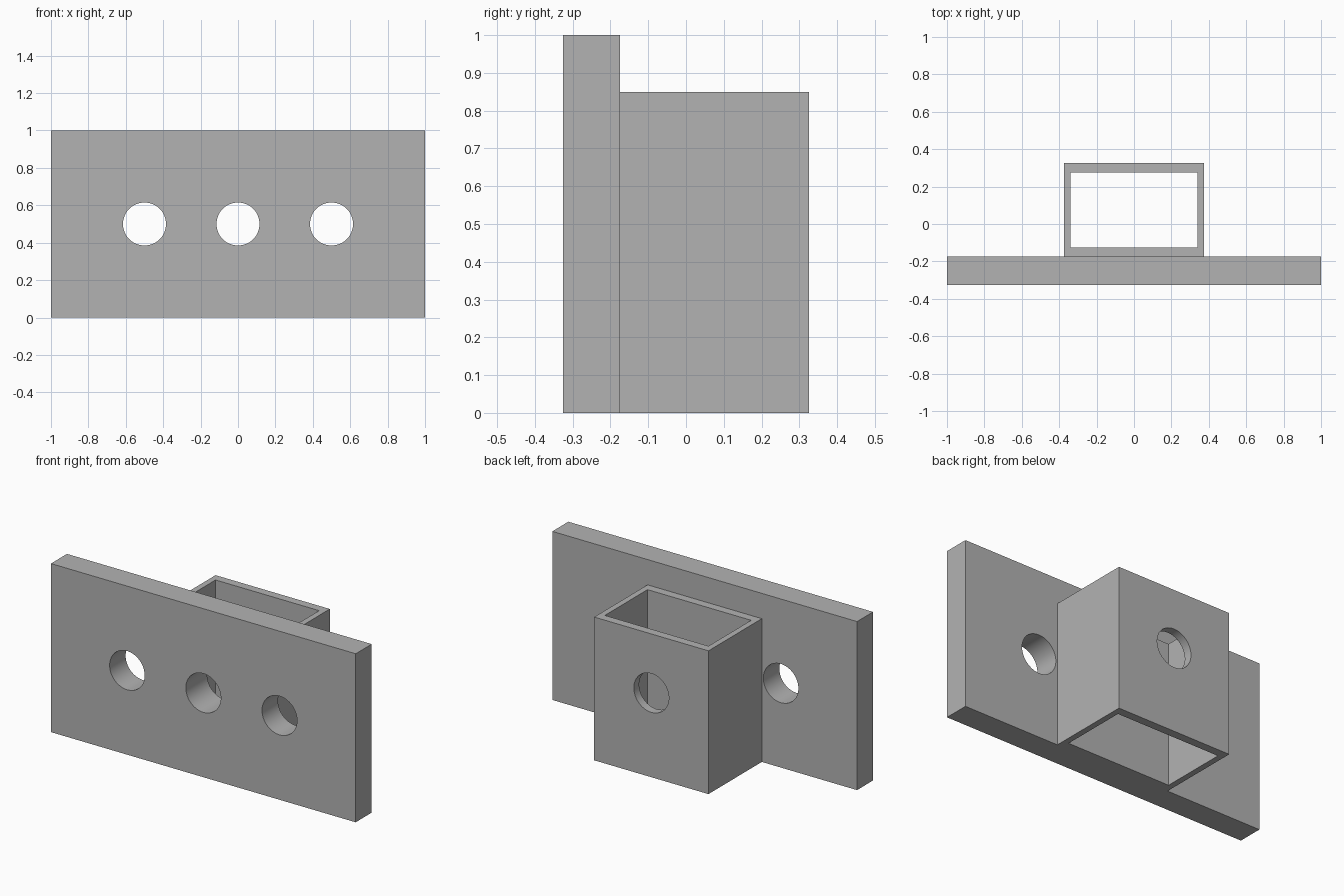
import bpy
import math

cube = bpy.data.objects.get("Cube")
if cube:
    bpy.data.objects.remove(cube, do_unlink=True)

grey = bpy.data.materials.new("plain grey")
grey.use_nodes = True
colour = (0.45, 0.45, 0.45, 1)
grey.diffuse_color = colour
grey.node_tree.nodes["Principled BSDF"].inputs["Base Color"].default_value = colour


def box(name, x, y, z):
    """Box from (min, max) ranges on each axis."""
    centre = [(a + b) / 2 for a, b in (x, y, z)]
    bpy.ops.mesh.primitive_cube_add(size=1, location=centre)
    ob = bpy.context.object
    ob.name = name
    ob.scale = [b - a for a, b in (x, y, z)]
    bpy.ops.object.transform_apply(location=True, rotation=True, scale=True)
    ob.data.materials.append(grey)
    return ob


def bore(x):
    """Round cutter running front to back."""
    bpy.ops.mesh.primitive_cylinder_add(vertices=64, radius=0.115, depth=2,
                                        location=(x, 0, 0.5),
                                        rotation=(math.pi / 2, 0, 0))
    ob = bpy.context.object
    ob.name = "bore_cutter"
    ob.data.materials.append(grey)
    return ob


def combine(target, other, operation):
    """Apply a boolean and discard the second body."""
    mod = target.modifiers.new(operation.lower(), 'BOOLEAN')
    mod.operation = operation
    mod.solver = 'EXACT'
    mod.object = other
    bpy.ops.object.select_all(action='DESELECT')
    target.select_set(True)
    bpy.context.view_layer.objects.active = target
    bpy.ops.object.modifier_apply(modifier=mod.name)
    bpy.data.objects.remove(other, do_unlink=True)


# Front plate fused with the rear socket
bracket = box("mounting_bracket", (-1, 1), (-0.325, -0.175), (0, 1))
socket = box("socket", (-0.375, 0.375), (-0.175, 0.325), (0, 0.85))
combine(bracket, socket, 'UNION')

# Vertical opening through the socket
opening = box("opening_cutter", (-0.34, 0.34), (-0.125, 0.275), (-0.5, 1.5))
combine(bracket, opening, 'DIFFERENCE')

# Three bolt holes; the middle one also pierces the socket walls
for x in (-0.5, 0, 0.5):
    combine(bracket, bore(x), 'DIFFERENCE')

bpy.ops.object.shade_smooth_by_angle(angle=math.radians(30))
